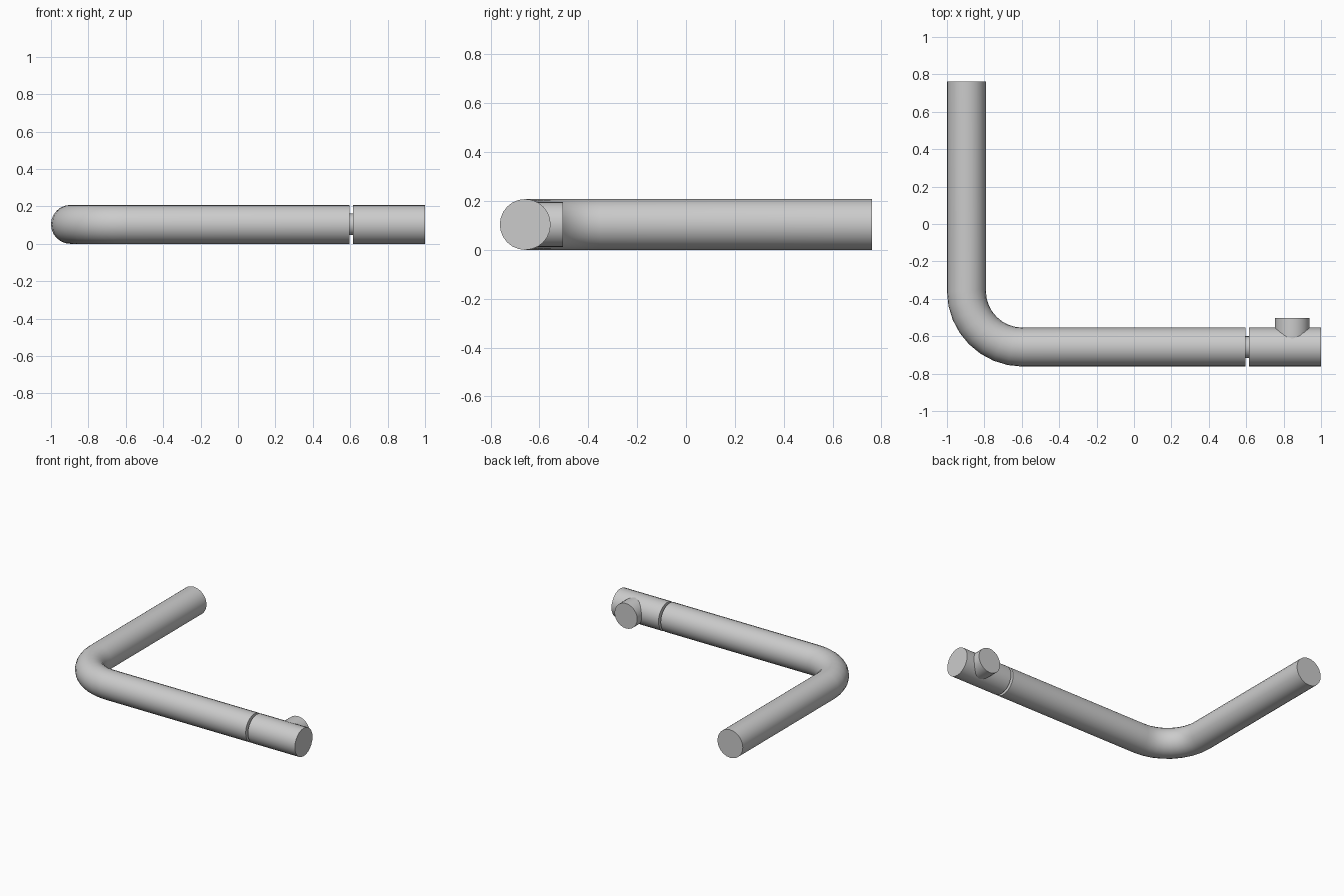
import bpy, bmesh
from math import sin, cos, pi, radians
from mathutils import Vector

if "Cube" in bpy.data.objects:
    bpy.data.objects.remove(bpy.data.objects["Cube"])

R = 0.104       # tube radius
Z = 0.104       # axis height
SIDES = 24
Y = -0.658      # axis of the long arm
X = -0.896      # axis of the side arm


def sweep(name, path, radius):
    """Capped round tube along a flat path of (x, y) points."""
    pts = [Vector((x, y, Z)) for x, y in path]
    bm = bmesh.new()
    rings = []
    for i, p in enumerate(pts):
        d = Vector((0, 0, 0))
        if i > 0:
            d += (p - pts[i - 1]).normalized()
        if i < len(pts) - 1:
            d += (pts[i + 1] - p).normalized()
        d.normalize()
        side = Vector((-d.y, d.x, 0))
        rings.append([bm.verts.new(p + side * radius * cos(2 * pi * k / SIDES)
                                   + Vector((0, 0, radius * sin(2 * pi * k / SIDES))))
                      for k in range(SIDES)])
    for a, b in zip(rings, rings[1:]):
        for k in range(SIDES):
            j = (k + 1) % SIDES
            bm.faces.new((a[k], a[j], b[j], b[k]))
    bm.faces.new(rings[0])
    bm.faces.new(rings[-1])
    bmesh.ops.recalc_face_normals(bm, faces=bm.faces)
    mesh = bpy.data.meshes.new(name)
    bm.to_mesh(mesh)
    bm.free()
    obj = bpy.data.objects.new(name, mesh)
    bpy.context.collection.objects.link(obj)
    bpy.ops.object.select_all(action='DESELECT')
    obj.select_set(True)
    bpy.context.view_layer.objects.active = obj
    bpy.ops.object.shade_smooth_by_angle(angle=radians(35))
    return obj


# bent handle: side arm, rounded elbow, long arm
BEND = 0.3
STEPS = 8
elbow = [(X + BEND - BEND * cos(pi / 2 * i / STEPS),
          Y + BEND - BEND * sin(pi / 2 * i / STEPS)) for i in range(STEPS + 1)]
sweep("bent_handle", [(X, 0.762)] + elbow + [(0.596, Y)], R)

# thin neck visible in the groove
sweep("neck", [(0.55, Y), (0.66, Y)], 0.058)

# end collar
sweep("end_collar", [(0.614, Y), (1.0, Y)], R)

# stub peg on the back of the collar
sweep("stub_peg", [(0.846, Y), (0.846, -0.503)], 0.093)
